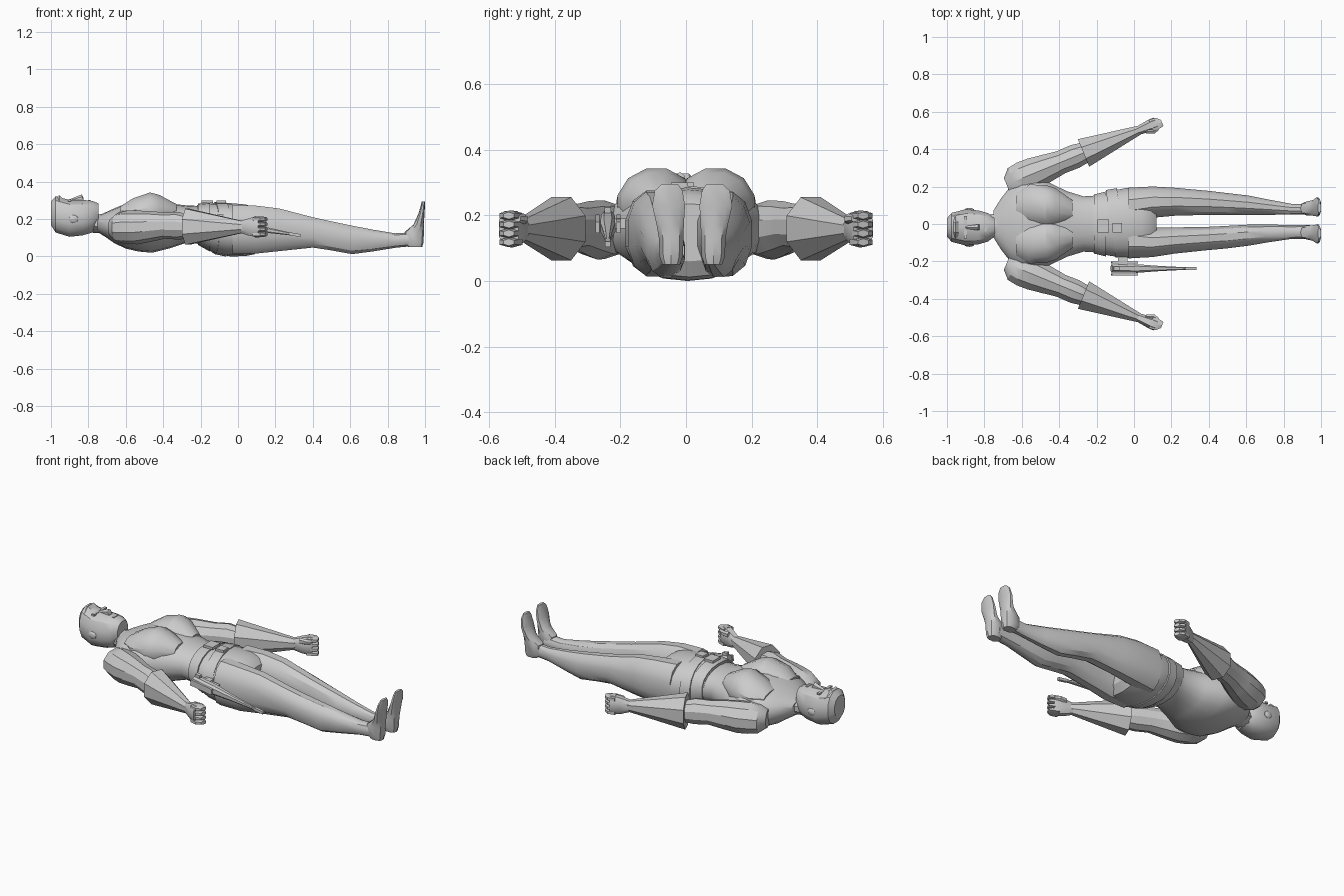
import bpy, bmesh, math
from mathutils import Matrix

grey = bpy.data.materials.new("plain grey")
grey.diffuse_color = (0.6, 0.6, 0.6, 1)


def finish(name, bm, matrix=None, angle=32):
    """Turn a bmesh into a shaded object."""
    if matrix:
        bm.transform(matrix)
    bmesh.ops.recalc_face_normals(bm, faces=bm.faces)
    me = bpy.data.meshes.new(name)
    bm.to_mesh(me)
    bm.free()
    me.materials.append(grey)
    ob = bpy.data.objects.new(name, me)
    bpy.context.collection.objects.link(ob)
    bpy.ops.object.select_all(action='DESELECT')
    ob.select_set(True)
    bpy.context.view_layer.objects.active = ob
    bpy.ops.object.shade_smooth_by_angle(angle=math.radians(angle))
    return ob


def loft(name, sections, n=12, power=1.0, matrix=None):
    """Skin rings along x; each section is (x, y, z low, z high, half width)."""
    bm = bmesh.new()
    rings = []
    for x, y, lo, hi, w in sections:
        ring = []
        for i in range(n):
            a = math.tau * (i + 0.5) / n
            c, s = math.cos(a), math.sin(a)
            c = math.copysign(abs(c) ** power, c)
            s = math.copysign(abs(s) ** power, s)
            ring.append(bm.verts.new((x, y + w * c, (lo + hi) / 2 + (hi - lo) / 2 * s)))
        rings.append(ring)
    for a, b in zip(rings, rings[1:]):
        for i in range(n):
            j = (i + 1) % n
            bm.faces.new((a[i], a[j], b[j], b[i]))
    bm.faces.new(rings[0])
    bm.faces.new(rings[-1])
    return finish(name, bm, matrix)


def ball(name, centre, radii):
    bm = bmesh.new()
    bmesh.ops.create_icosphere(bm, subdivisions=2, radius=1)
    return finish(name, bm, Matrix.Translation(centre) @ Matrix.Diagonal((*radii, 1)))


def box(name, centre, size, matrix=None):
    bm = bmesh.new()
    bmesh.ops.create_cube(bm, size=1)
    m = Matrix.Translation(centre) @ Matrix.Diagonal((*size, 1))
    return finish(name, bm, (matrix or Matrix()) @ m)


# Head and neck, face up
HY = -0.018
loft("head", [(-1.0, HY, .165, .295, .05), (-.975, HY, .125, .325, .08), (-.9, HY, .102, .305, .1),
              (-.83, HY, .11, .305, .093), (-.78, HY, .125, .30, .078), (-.745, HY, .17, .285, .05)],
     n=12, power=.88)
loft("neck", [(-.84, -.015, .13, .24, .062), (-.74, -.008, .125, .225, .066), (-.67, 0, .10, .24, .11)], n=10)
loft("hair_fringe", [(-.985, HY, .2, .312, .06), (-.955, HY, .2, .332, .07), (-.925, HY, .2, .305, .08)], n=8)
loft("nose", [(-.9, HY, .28, .306, .008), (-.835, HY, .28, .332, .018), (-.825, HY, .28, .31, .016)], n=6)
box("mouth", (-.795, HY, .297), (.012, .042, .01))
for s in (1, -1):
    box("brow", (-.9, HY + s * .037, .3), (.016, .045, .01))
    ball("ear", (-.88, HY + s * .094, .2), (.026, .01, .022))

# Torso
loft("torso", [(-.75, 0, .13, .215, .075), (-.71, 0, .105, .235, .14), (-.66, 0, .07, .258, .205),
               (-.60, 0, .042, .282, .243), (-.53, 0, .026, .298, .245), (-.46, 0, .02, .298, .228),
               (-.36, 0, .045, .283, .178), (-.27, 0, .075, .272, .15), (-.19, 0, .065, .27, .155)],
     n=18, power=.9)
for s in (1, -1):
    # Broad flat chest plates, highest near the lower edge
    loft("chest_muscle", [(-.63, s * .095, .2, .268, .075), (-.56, s * .10, .13, .315, .115),
                          (-.47, s * .09, .12, .346, .122), (-.42, s * .088, .14, .332, .108),
                          (-.33, s * .07, .18, .282, .06)], n=12)

# Hips and belts
loft("hips", [(-.22, 0, .07, .275, .152), (-.13, .003, .018, .285, .175), (-.04, .005, .0, .285, .19),
              (.04, .007, .002, .278, .188), (.09, .01, .012, .262, .178), (.12, .012, .06, .235, .15)],
     n=18, power=.88)
loft("belt", [(-.215, 0, .062, .283, .160), (-.15, 0, .026, .290, .176)], n=18, power=.88)
slant = Matrix(((1, -.14, 0, 0), (0, 1, 0, 0), (0, 0, 1, 0), (0, 0, 0, 1)))
loft("gun_belt", [(-.125, .002, .012, .290, .182), (-.065, .004, .0, .290, .190)],
     n=18, power=.88, matrix=slant)
box("buckle", (-.165, -.01, .293), (.06, .07, .014))
box("gun_belt_buckle", (-.09, -.02, .293), (.05, .05, .014))

# Legs
legs = {
    "left": [(-.03, .10, .01, .28, .097), (.10, .117, .012, .275, .086), (.22, .119, .025, .26, .077),
             (.40, .113, .045, .212, .066), (.50, .107, .03, .19, .06), (.61, .10, .01, .167, .054),
             (.72, .09, .025, .145, .042), (.84, .079, .045, .125, .03), (.94, .079, .055, .13, .03)],
    "right": [(-.03, -.09, .01, .28, .097), (.10, -.098, .012, .275, .081), (.22, -.088, .025, .26, .072),
              (.40, -.077, .045, .212, .064), (.50, -.07, .03, .19, .062), (.61, -.06, .01, .167, .058),
              (.72, -.050, .025, .145, .049), (.84, -.043, .045, .125, .038), (.94, -.042, .055, .13, .038)]}
# Feet are lofted along their length, then stood on the heel
upright = Matrix(((0, 0, 1, 0), (0, 1, 0, 0), (1, 0, 0, 0), (0, 0, 0, 1)))
for side, rows in legs.items():
    loft(side + "_leg", rows, n=12, power=.88)
    y, out = (.083, 1) if side == "left" else (-.045, -1)
    loft(side + "_foot", [(.05, y, .91, .985, .028), (.075, y, .885, .992, .037), (.13, y, .89, .994, .039),
                          (.17, y + out * .003, .938, .994, .043), (.23, y + out * .008, .965, .997, .052),
                          (.275, y + out * .008, .978, 1.0, .044), (.295, y + out * .004, .983, 1.0, .026)],
         n=10, power=.8, matrix=upright)

# Arms: built straight along x, then swung out from each shoulder
for s, side in ((1, "left"), (-1, "right")):
    m = Matrix.Translation((-.64, s * .228, .155)) @ Matrix.Rotation(s * math.radians(22.3), 4, 'Z')
    loft(side + "_upper_arm", [(-.045, -s * .015, -.055, .05, .055), (-.005, 0, -.08, .078, .083),
                               (.05, 0, -.088, .09, .092), (.11, 0, -.09, .09, .09),
                               (.18, 0, -.078, .088, .08), (.27, 0, -.06, .08, .066),
                               (.35, 0, -.065, .083, .068), (.43, 0, -.055, .06, .055)], n=10, matrix=m)
    loft(side + "_flared_cuff", [(.40, 0, -.1, .108, .086), (.725, 0, -.03, .035, .026)],
         n=8, matrix=m)
    loft(side + "_hand", [(.70, 0, -.028, .032, .022), (.755, 0, -.045, .05, .03),
                          (.80, 0, -.053, .062, .036), (.82, 0, -.05, .06, .034)],
         n=8, power=.75, matrix=m)
    for k in range(4):
        z = -.037 + k * .027
        loft(side + "_finger", [(.79, 0, z - .016, z + .016, .037), (.83, -s * .003, z - .015, z + .015, .035),
                                (.85, -s * .012, z - .011, z + .011, .02)], n=6, matrix=m)
    loft(side + "_thumb", [(.75, -s * .02, .015, .05, .014), (.79, -s * .036, .02, .05, .014),
                           (.82, -s * .03, .024, .046, .01)], n=6, matrix=m)

# Holstered gun hanging beside the right hip, muzzle dipping towards the feet
g = Matrix.Translation((-.12, -.238, .185)) @ Matrix.Rotation(.16, 4, 'Y')
loft("holster_body", [(0, 0, -.03, .03, .022), (.14, 0, -.028, .028, .024), (.24, 0, -.018, .018, .016),
                      (.40, 0, -.008, .008, .007)], n=8, power=.7, matrix=g)
for s in (1, -1):
    box("holster_plate", (.07, s * .032, 0), (.14, .012, .035), g)
box("gun_grip", (.02, 0, .015), (.03, .02, .06), g)
box("gun_muzzle", (.43, 0, 0), (.06, .016, .016), g)
box("holster_strap", (-.06, -.2, .175), (.05, .05, .03))
